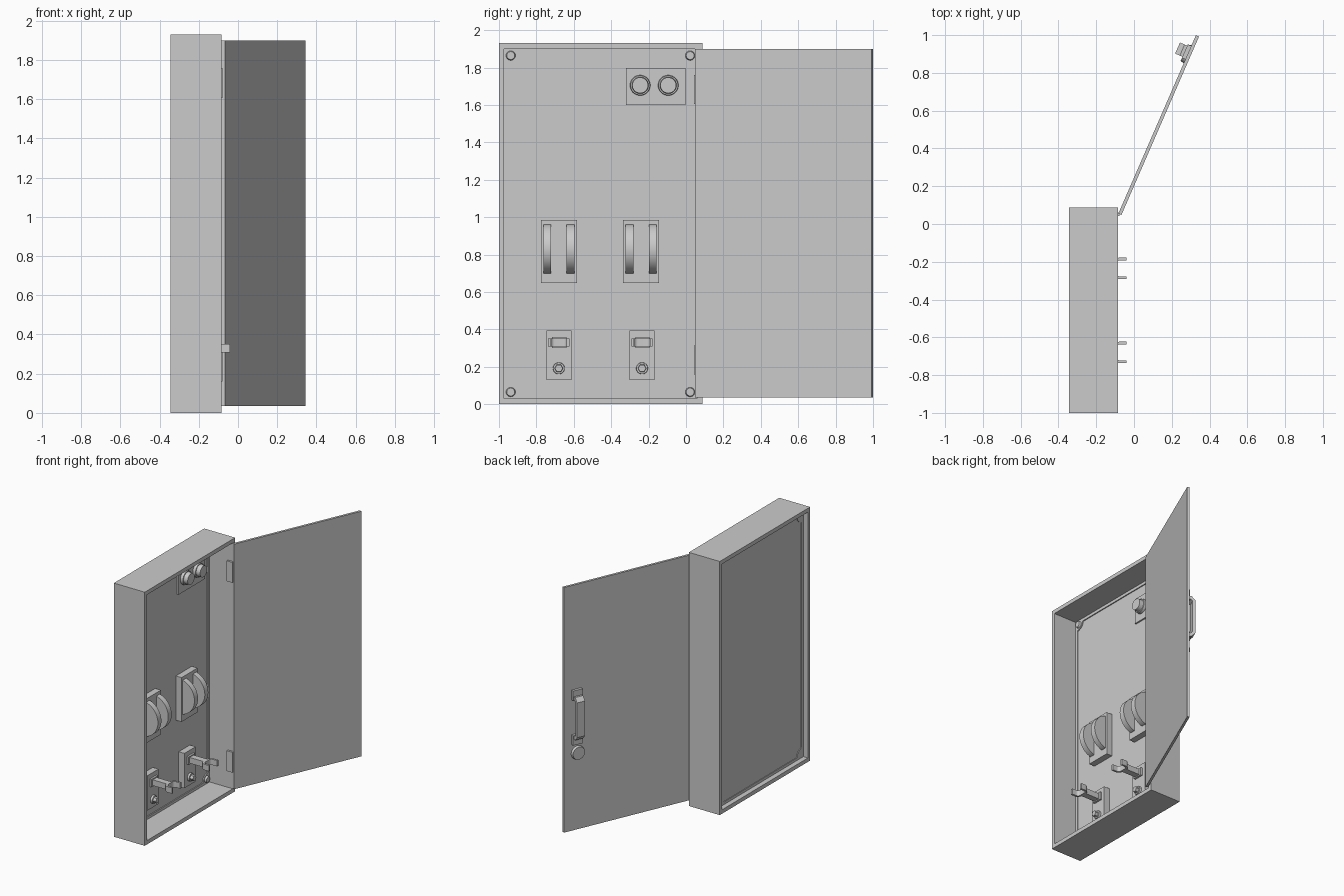
import bpy, bmesh, math
from mathutils import Matrix, Vector

if "Cube" in bpy.data.objects:
    bpy.data.objects.remove(bpy.data.objects["Cube"])


def make(name, bm, matrix=None, smooth=False):
    bmesh.ops.recalc_face_normals(bm, faces=bm.faces[:])
    me = bpy.data.meshes.new(name)
    bm.to_mesh(me)
    bm.free()
    ob = bpy.data.objects.new(name, me)
    bpy.context.collection.objects.link(ob)
    if matrix:
        ob.matrix_world = matrix
    if smooth:
        bpy.ops.object.select_all(action='DESELECT')
        ob.select_set(True)
        bpy.context.view_layer.objects.active = ob
        bpy.ops.object.shade_smooth_by_angle(angle=math.radians(35))
    return ob


def box(name, x, y, z, matrix=None):
    bm = bmesh.new()
    bmesh.ops.create_cube(bm, size=1)
    for v in bm.verts:
        v.co = Vector([(a + b) / 2 + c * (b - a) for c, (a, b) in zip(v.co, (x, y, z))])
    return make(name, bm, matrix)


def prism(name, pts, vec, matrix=None, smooth=False):
    """Extrude a closed outline of 3D points along vec."""
    bm = bmesh.new()
    f = bm.faces.new([bm.verts.new(p) for p in pts])
    ext = bmesh.ops.extrude_face_region(bm, geom=[f])['geom']
    if f.is_valid is False or len(bm.faces) == len(pts) + 1:
        bm.faces.new([v for v in f.verts]) if not f.is_valid else None
    bmesh.ops.translate(bm, vec=vec, verts=[g for g in ext if isinstance(g, bmesh.types.BMVert)])
    return make(name, bm, matrix, smooth)


def disc(name, center, r1, r2, depth, axis='X', matrix=None, n=32):
    """Cylinder or cone along local X (or Y), starting at center."""
    bm = bmesh.new()
    bmesh.ops.create_cone(bm, cap_ends=True, segments=n, radius1=r1, radius2=r2, depth=depth)
    rot = Matrix.Rotation(math.pi / 2, 4, 'Y') if axis == 'X' else Matrix.Rotation(-math.pi / 2, 4, 'X')
    off = Vector((depth / 2, 0, 0)) if axis == 'X' else Vector((0, depth / 2, 0))
    bm.transform(Matrix.Translation(Vector(center) + off) @ rot)
    return make(name, bm, matrix, True)


def frame(name, x0, x1, outer, inner):
    """Rectangular tube along x; outer and inner are (y0, y1, z0, z1)."""
    bm = bmesh.new()
    rings = []
    for x, (a, b, c, d) in ((x0, outer), (x1, outer), (x1, inner), (x0, inner)):
        rings.append([bm.verts.new((x, y, z)) for y, z in ((a, c), (b, c), (b, d), (a, d))])
    for k in range(4):
        p, q = rings[k], rings[(k + 1) % 4]
        for i in range(4):
            j = (i + 1) % 4
            bm.faces.new((p[i], p[j], q[j], q[i]))
    return make(name, bm)


# Cabinet shell, inner flange and mounting panel
PX = -0.288
frame("cabinet_shell", -0.345, -0.085, (-1, 0.087, 0, 1.93), (-0.973, 0.058, 0.03, 1.9))
frame("panel_flange", -0.307, -0.28, (-0.974, 0.059, 0.029, 1.901), (-0.953, 0.038, 0.05, 1.878))
box("mounting_panel", (-0.302, PX), (-0.954, 0.039), (0.049, 1.879))

# Corner tabs with screws
for y, sy in ((-0.937, 1), (0.022, -1)):
    for z, sz in ((0.065, 1), (1.864, -1)):
        pts = [(-0.307, y + sy * a, z + sz * b) for a, b in
               ((-0.02, -0.02), (0.045, -0.02), (0.03, 0.015), (0.015, 0.03), (-0.02, 0.045))]
        prism("corner_tab", pts, (0.027, 0, 0))
        disc("corner_screw", (-0.282, y, z), 0.026, 0.021, 0.016)

# Button plate and two push buttons
box("button_plate", (-0.30, -0.276), (-0.32, -0.003), (1.6, 1.797))
for y in (-0.245, -0.095):
    disc("button_collar", (-0.28, y, 1.705), 0.055, 0.052, 0.025)
    disc("button_cap", (-0.256, y, 1.705), 0.045, 0.042, 0.033)

# Twin arched blades on thick plates
CHORD, RISE = 0.13, 0.10
R = (CHORD ** 2 + RISE ** 2) / (2 * RISE)
half = math.asin(CHORD / R)
for y in (-0.68, -0.24):
    box("blade_plate", (-0.295, -0.24), (y - 0.096, y + 0.096), (0.648, 0.985))
    arc = [half * (i / 10 - 1) for i in range(21)]
    pts = [(-0.24 + RISE - R + R * math.cos(a), 0, 0.83 + R * math.sin(a)) for a in arc]
    pts = [(-0.25, 0, 0.70)] + pts + [(-0.25, 0, 0.96)]
    for dy in (-0.083, 0.041):
        prism("arched_blade", [(p[0], y + dy, p[2]) for p in pts], (0, 0.042, 0), smooth=True)

# Fork levers with a small knob below
for y in (-0.68, -0.235):
    box("lever_plate", (-0.295, -0.24), (y - 0.067, y + 0.067), (0.13, 0.395))
    box("lever_base", (-0.245, -0.225), (y - 0.036, y + 0.04), (0.30, 0.36))
    box("lever_stem", (-0.24, -0.10), (y - 0.024, y + 0.024), (0.308, 0.352))
    out, inn = [], []
    for i in range(9):
        a = math.pi / 2 * i / 8
        out.append((-0.075 - 0.035 * math.sin(a), 0.022 + 0.035 * math.cos(a)))
        inn.append((-0.075 - 0.02 * math.sin(a), 0.022 + 0.02 * math.cos(a)))
    mir = lambda l: [(p, -q) for p, q in reversed(l)]
    path = ([(-0.04, 0.057)] + out + mir(out) + [(-0.04, -0.057), (-0.04, -0.042)]
            + inn[::-1] and [(-0.04, 0.057)] + out + mir(out) + [(-0.04, -0.057), (-0.04, -0.042)]
            + [(p, -q) for p, q in inn] + inn[::-1] + [(-0.04, 0.042)])
    prism("lever_fork", [(p, y + q, 0.308) for p, q in path], (0, 0, 0.044), smooth=True)
    disc("lock_collar", (-0.245, y, 0.192), 0.032, 0.03, 0.02)
    disc("lock_knob", (-0.226, y, 0.192), 0.023, 0.021, 0.025, n=6)

# Hinge plates on the inner side wall
for z in (0.16, 1.605):
    box("hinge_plate", (-0.125, -0.078), (0.043, 0.06), (z, z + 0.155))

# Open door: local x runs from hinge to free edge, local y points outwards
D = Matrix.Translation((-0.083, 0.055, 0)) @ Matrix.Rotation(math.radians(66.5), 4, 'Z')
box("door", (0, 1.03), (-0.018, 0), (0.035, 1.9), D)

# Door pull with feet, and round lock
for z in (0.69, 1.03):
    box("handle_foot", (0.89, 0.968), (-0.002, 0.02), (z, z + 0.075), D)
prof = [(0.0, 0.735), (0.035, 0.735), (0.062, 0.765), (0.062, 1.03), (0.035, 1.06), (0.0, 1.06),
        (0.0, 1.035), (0.027, 1.035), (0.042, 1.02), (0.042, 0.775), (0.027, 0.76), (0.0, 0.76)]
prism("handle_grip", [(0.897, n, z) for n, z in prof], (0.064, 0, 0), D)
disc("door_lock", (0.92, -0.002, 0.62), 0.052, 0.048, 0.022, 'Y', D)
